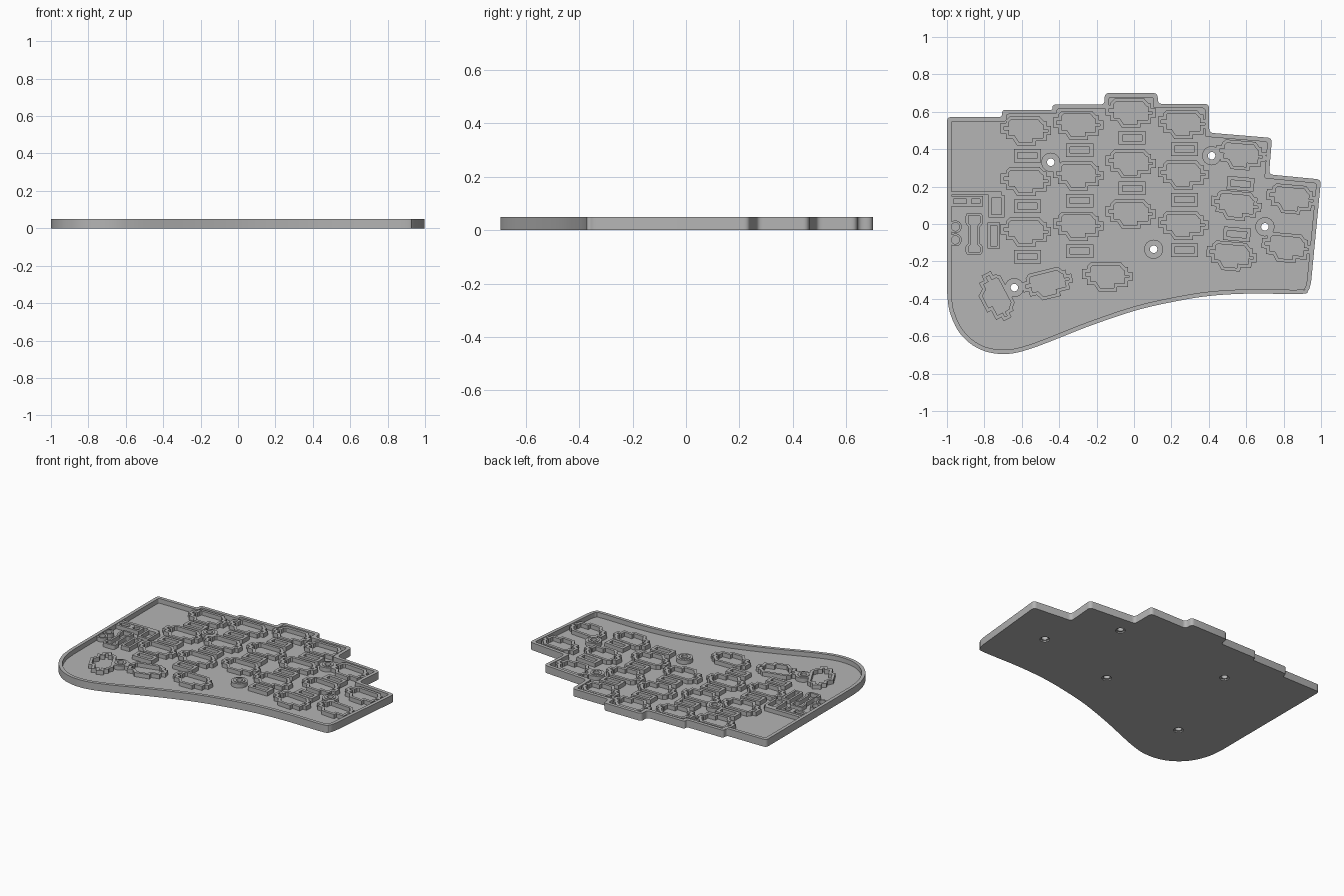
import bpy
from math import sin, cos, tan, pi, radians
from mathutils import Vector

if bpy.data.objects.get("Cube"):
    bpy.data.objects.remove(bpy.data.objects["Cube"], do_unlink=True)

FLOOR, TOP, RIM_TOP = 0.018, 0.046, 0.05
RIM, WALL = 0.023, 0.02

grey = bpy.data.materials.new("case grey")
grey.use_nodes = True
grey.diffuse_color = (0.46, 0.46, 0.46, 1)
grey.node_tree.nodes["Principled BSDF"].inputs["Base Color"].default_value = (0.46, 0.46, 0.46, 1)


def inset(pts, d):
    """Move a clockwise outline inwards by d with mitred corners."""
    out, n = [], len(pts)
    for i in range(n):
        p, a, b = Vector(pts[i]), Vector(pts[i - 1]), Vector(pts[(i + 1) % n])
        u, v = (p - a).normalized(), (b - p).normalized()
        nu, nv = Vector((u.y, -u.x)), Vector((v.y, -v.x))
        out.append(p + (nu + nv) * d / (1 + nu.dot(nv)))
    return out


def fillet(pts, r, steps=5):
    """Round every clear corner, leave gentle curve points alone."""
    out, n = [], len(pts)
    for i in range(n):
        p, a, b = Vector(pts[i]), Vector(pts[i - 1]), Vector(pts[(i + 1) % n])
        u, v = a - p, b - p
        turn = pi - u.angle(v)
        if turn < 0.3:
            out.append(p)
            continue
        t = min(r * tan(turn / 2), u.length * 0.45, v.length * 0.45)
        s, e = p + u.normalized() * t, p + v.normalized() * t
        for k in range(steps + 1):
            f = k / steps
            out.append(s * (1 - f) ** 2 + p * 2 * f * (1 - f) + e * f * f)
    return out


def spline(pts, steps=8):
    """Smooth path through the points."""
    q = [Vector(p) for p in pts]
    q = [q[0] * 2 - q[1]] + q + [q[-1] * 2 - q[-2]]
    out = []
    for a, b, c, d in zip(q, q[1:], q[2:], q[3:]):
        for k in range(steps):
            t = k / steps
            out.append(0.5 * (2 * b + (c - a) * t + (2 * a - 5 * b + 4 * c - d) * t * t
                              + (3 * b - a - 3 * c + d) * t ** 3))
    return out + [q[-2]]


def circle(x, y, r, n=24):
    return [Vector((x + r * cos(2 * pi * k / n), y - r * sin(2 * pi * k / n))) for k in range(n)]


def box(w, h):
    return [(-w / 2, -h / 2), (-w / 2, h / 2), (w / 2, h / 2), (w / 2, -h / 2)]


def place(pts, x, y, deg=0):
    c, s = cos(radians(deg)), sin(radians(deg))
    return [Vector((x + p[0] * c - p[1] * s, y + p[0] * s + p[1] * c)) for p in pts]


def plate(name, loops, z0, z1):
    """Extrude a flat outline; further loops become holes."""
    cu = bpy.data.curves.new(name, "CURVE")
    cu.dimensions, cu.fill_mode, cu.extrude = "2D", "BOTH", (z1 - z0) / 2
    for loop in loops:
        sp = cu.splines.new("POLY")
        sp.points.add(len(loop) - 1)
        for pt, co in zip(sp.points, loop):
            pt.co = (co[0], co[1], 0, 1)
        sp.use_cyclic_u = True
    ob = bpy.data.objects.new(name, cu)
    ob.location.z = (z0 + z1) / 2
    bpy.context.collection.objects.link(ob)
    bpy.ops.object.select_all(action="DESELECT")
    ob.select_set(True)
    bpy.context.view_layer.objects.active = ob
    bpy.ops.object.convert(target="MESH")
    ob = bpy.context.object
    ob.data.materials.clear()
    ob.data.materials.append(grey)
    bpy.ops.object.shade_smooth_by_angle(angle=radians(30))
    return ob


def ring(name, pts, wall=WALL):
    return plate(name, [pts, inset(pts, wall)], FLOOR - 0.004, TOP)


# Case outline: stepped back edge, slanted right side, sweeping front edge
corners = [(-1, 0.572), (-0.705, 0.572), (-0.705, 0.61), (-0.435, 0.61), (-0.435, 0.638),
           (-0.157, 0.638), (-0.157, 0.70), (0.127, 0.70), (0.127, 0.642), (0.402, 0.642),
           (0.402, 0.488), (0.738, 0.46), (0.722, 0.265), (1, 0.238)]
front = spline([(0.947, -0.31), (0.932, -0.355), (0.89, -0.374), (0.62, -0.372), (0.4, -0.385),
                (0.2, -0.418), (0, -0.465), (-0.25, -0.55), (-0.55, -0.666), (-0.7, -0.695),
                (-0.83, -0.667), (-0.93, -0.585), (-0.985, -0.47), (-1, -0.36)])
outline = [Vector(c) for c in corners] + front
inner = fillet(inset(outline, RIM), 0.012)
plate("rim", [fillet(outline, 0.025), inner], 0, RIM_TOP)

# Floor with screw holes, and a boss around each hole
screws = [(-0.445, 0.33), (0.415, 0.365), (0.70, -0.015), (0.105, -0.135), (-0.64, -0.34)]
plate("floor", [inner] + [circle(x, y, 0.03) for x, y in screws], 0, FLOOR)
for x, y in screws:
    plate("screw_boss", [circle(x, y, 0.051), circle(x, y, 0.02)], 0.008, TOP)
    plate("screw_boss_lip", [circle(x, y, 0.036), circle(x, y, 0.02)], TOP - 0.01, RIM_TOP)

# Walled sockets for the key switches
socket = [(-0.105, -0.05), (-0.105, -0.02), (-0.133, -0.02), (-0.133, 0.035), (-0.105, 0.035),
          (-0.105, 0.05), (-0.085, 0.07), (0.075, 0.07), (0.097, 0.045), (0.112, 0.045),
          (0.112, 0.018), (0.137, 0.018), (0.137, -0.03), (0.112, -0.03), (0.112, -0.062),
          (0.055, -0.062), (0.055, -0.085), (-0.045, -0.085), (-0.068, -0.05)]
columns = [(-0.58, 0.505), (-0.30, 0.535), (-0.02, 0.60), (0.26, 0.54)]
PITCH = 0.27
keys = [(x, y - PITCH * row, 0) for x, y in columns for row in range(3)]
keys += [(0.57 - 0.025 * row, 0.375 - PITCH * row, -5) for row in range(3)]
keys += [(0.84 - 0.025 * row, 0.14 - 0.26 * row, -5) for row in range(2)]
keys += [(-0.145, -0.275, 0), (-0.465, -0.315, 14), (-0.735, -0.385, -62)]
for x, y, deg in keys:
    ring("key_socket", place(socket, x, y, deg), 0.018)

# Small walled boxes between the sockets
diodes = [(x + 0.01, y - 0.14 - PITCH * row, 0) for x, y in columns for row in range(3)
          if (x, row) != (-0.02, 2)]
diodes += [(0.57, 0.215, -5), (0.55, -0.055, -5)]
for x, y, deg in diodes:
    ring("diode_box", place(box(0.145, 0.072), x, y, deg))

# Connector area on the left: divider, boxes, posts and a long cradle
plate("divider", [place(box(0.275, 0.02), -0.845, 0.165)], FLOOR - 0.004, TOP)
for x, y, w, h in [(-0.93, 0.122, 0.10, 0.055), (-0.845, 0.122, 0.075, 0.055),
                   (-0.735, 0.095, 0.085, 0.12), (-0.75, -0.062, 0.065, 0.14)]:
    ring("component_box", place(box(w, h), x, y), 0.015)
for y in (-0.015, -0.085):
    ring("round_post", circle(-0.955, y, 0.034), 0.012)
cradle = [(-0.045, -0.11), (-0.045, -0.06), (-0.03, -0.05), (-0.03, 0.04), (-0.045, 0.055),
          (-0.045, 0.115), (0.045, 0.115), (0.045, 0.055), (0.03, 0.04), (0.03, -0.05),
          (0.045, -0.06), (0.045, -0.11)]
ring("switch_cradle", fillet(place(cradle, -0.855, -0.055), 0.02), 0.014)
